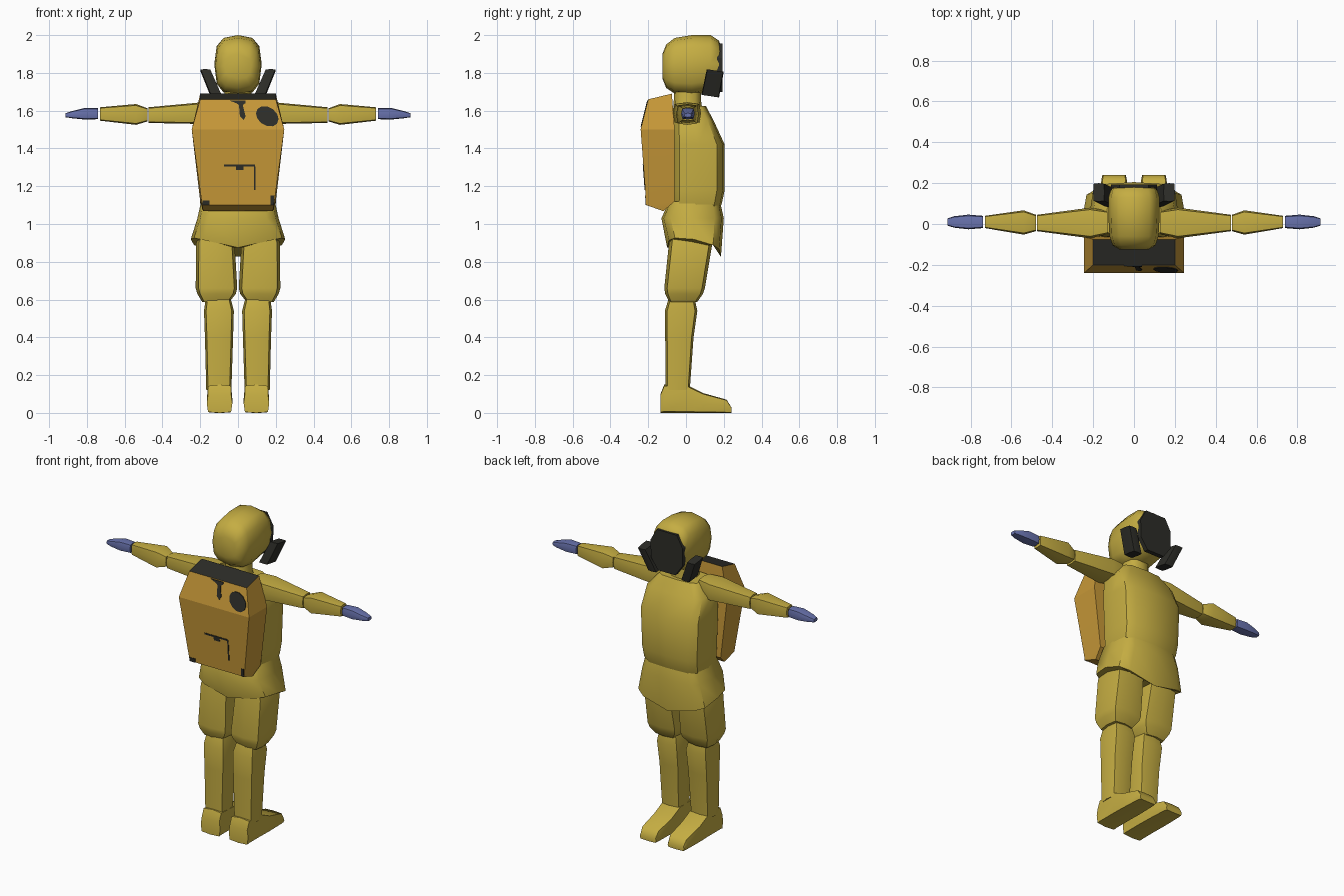
import bpy, bmesh, math


def material(name, rgb):
    m = bpy.data.materials.new(name)
    m.diffuse_color = (*rgb, 1)
    return m


YELLOW = material("yellow_suit", (0.56, 0.42, 0.055))
ORANGE = material("orange_pack", (0.58, 0.32, 0.04))
BLACK = material("black_rubber", (0.026, 0.026, 0.021))
BLUE = material("blue_glove", (0.14, 0.17, 0.42))


def finish(bm, name, mats, angle=45, mirror=False):
    bmesh.ops.recalc_face_normals(bm, faces=bm.faces)
    me = bpy.data.meshes.new(name)
    bm.to_mesh(me)
    bm.free()
    for m in mats:
        me.materials.append(m)
    for p in me.polygons:
        p.use_smooth = True
    me.set_sharp_from_angle(angle=math.radians(angle))
    ob = bpy.data.objects.new(name, me)
    bpy.context.collection.objects.link(ob)
    if mirror:
        ob.modifiers.new("Mirror", 'MIRROR').use_mirror_merge = False
    return ob


def loft(name, axis, sections, mat, n=12, e=4, mirror=False, angle=45, tweak=None):
    """Rounded-box rings (t, u0, u1, v0, v1) joined along an axis."""
    bm = bmesh.new()
    rings = []
    for t, u0, u1, v0, v1 in sections:
        ring = []
        for i in range(n):
            a = 2 * math.pi * i / n
            c, s = math.cos(a), math.sin(a)
            u = (u0 + u1) / 2 + (u1 - u0) / 2 * math.copysign(abs(c) ** (2 / e), c)
            v = (v0 + v1) / 2 + (v1 - v0) / 2 * math.copysign(abs(s) ** (2 / e), s)
            co = {'x': (t, u, v), 'y': (u, t, v), 'z': (u, v, t)}[axis]
            ring.append(bm.verts.new(co))
        rings.append(ring)
    for a, b in zip(rings, rings[1:]):
        for i in range(n):
            j = (i + 1) % n
            bm.faces.new((a[i], a[j], b[j], b[i]))
    bm.faces.new(rings[0])
    bm.faces.new(rings[-1])
    if tweak:
        for v in bm.verts:
            tweak(v.co)
    return finish(bm, name, [mat], angle, mirror)


def plate(name, outline, y_at, thick, mat):
    """Thin plate with an x-z outline lying on the surface y = y_at(z)."""
    bm = bmesh.new()
    back = [bm.verts.new((x, y_at(z), z)) for x, z in outline]
    front = [bm.verts.new((x, y_at(z) + thick, z)) for x, z in outline]
    bm.faces.new(back)
    bm.faces.new(front)
    for i in range(len(back)):
        j = (i + 1) % len(back)
        bm.faces.new((back[i], back[j], front[j], front[i]))
    return finish(bm, name, [mat], 20)


# Head, neck and torso
loft("head", 'y', [
    (-0.125, -0.07, 0.07, 1.77, 1.90), (-0.105, -0.105, 0.105, 1.72, 1.95),
    (-0.06, -0.12, 0.12, 1.69, 1.985), (0.03, -0.125, 0.125, 1.68, 2.0),
    (0.13, -0.125, 0.125, 1.70, 2.0), (0.175, -0.112, 0.112, 1.72, 1.97),
    (0.185, -0.09, 0.09, 1.75, 1.94)], YELLOW, n=12, e=2.8)
loft("neck", 'z', [(1.58, -0.09, 0.09, -0.07, 0.09), (1.65, -0.075, 0.075, -0.065, 0.08),
                   (1.74, -0.07, 0.07, -0.06, 0.08)], YELLOW, e=2.5)
loft("torso", 'z', [
    (1.08, -0.19, 0.19, -0.07, 0.18), (1.11, -0.20, 0.20, -0.075, 0.19),
    (1.18, -0.205, 0.205, -0.075, 0.205), (1.42, -0.215, 0.215, -0.075, 0.205),
    (1.55, -0.205, 0.205, -0.07, 0.145), (1.625, -0.14, 0.14, -0.065, 0.105)], YELLOW)


# Jacket skirt, its hem dipping towards the centre
def dip(co):
    if co.z < 0.95:
        co.z -= 0.055 * (1 - abs(co.x) / 0.25) + 0.05 * max(0, co.y) / 0.19


loft("jacket_skirt", 'z', [
    (1.12, -0.195, 0.195, -0.09, 0.18), (1.03, -0.215, 0.215, -0.13, 0.20),
    (0.93, -0.25, 0.25, -0.10, 0.185)], YELLOW, tweak=dip)

# Legs and boots
loft("thighs", 'z', [
    (0.98, 0.02, 0.19, -0.08, 0.14), (0.90, 0.018, 0.222, -0.09, 0.14),
    (0.66, 0.004, 0.224, -0.115, 0.10), (0.63, 0.012, 0.215, -0.11, 0.09),
    (0.588, 0.045, 0.19, -0.09, 0.06)], YELLOW, n=8, e=4.5, mirror=True)
loft("shins", 'z', [
    (0.61, 0.04, 0.17, -0.09, 0.045), (0.54, 0.022, 0.18, -0.112, 0.06),
    (0.40, 0.026, 0.175, -0.11, 0.04), (0.12, 0.035, 0.168, -0.108, 0.02)],
    YELLOW, n=8, e=4.5, mirror=True)
loft("boots", 'y', [
    (-0.135, 0.03, 0.165, 0, 0.10), (-0.115, 0.03, 0.165, 0, 0.15),
    (0.01, 0.03, 0.165, 0, 0.145), (0.09, 0.03, 0.165, 0, 0.105),
    (0.215, 0.035, 0.16, 0, 0.07), (0.24, 0.04, 0.155, 0, 0.03)],
    YELLOW, n=8, e=7, mirror=True)

# Arms and gloves
loft("upper_arms", 'x', [
    (0.13, -0.05, 0.065, 1.54, 1.645), (0.215, -0.07, 0.08, 1.53, 1.642),
    (0.475, -0.035, 0.045, 1.535, 1.618)], YELLOW, n=8, e=5, mirror=True)
loft("forearms", 'x', [
    (0.48, -0.035, 0.045, 1.543, 1.613), (0.54, -0.052, 0.067, 1.525, 1.635),
    (0.73, -0.02, 0.04, 1.547, 1.618)], YELLOW, n=8, e=5, mirror=True)
loft("gloves", 'x', [
    (0.74, -0.02, 0.04, 1.555, 1.613), (0.81, -0.026, 0.046, 1.553, 1.615),
    (0.88, -0.018, 0.038, 1.56, 1.597), (0.912, -0.008, 0.028, 1.565, 1.587)],
    BLUE, n=8, e=4, mirror=True)

# Mask plate and its two slanted filters
half = [(0.07, 1.955), (0.112, 1.88), (0.11, 1.77), (0.06, 1.70)]
plate("face_mask", half + [(-x, z) for x, z in reversed(half)], lambda z: 0.165, 0.028, BLACK)
loft("mask_filters", 'z', [
    (1.675, 0.085, 0.145, 0.082, 0.175), (1.815, 0.145, 0.20, 0.11, 0.20)],
    BLACK, n=8, e=9, mirror=True, tweak=lambda co: setattr(co, 'z', co.z - 0.15 * (co.y - 0.14)))

# Backpack: side profile (y, z, half width)
profile = [(-0.21, 1.10, 0.19), (-0.24, 1.50, 0.245), (-0.20, 1.66, 0.20),
           (-0.075, 1.69, 0.20), (-0.06, 1.50, 0.245), (-0.06, 1.12, 0.20),
           (-0.12, 1.068, 0.185)]
bm = bmesh.new()
sides = [[bm.verts.new((s * w, y, z)) for y, z, w in profile] for s in (-1, 1)]
for i in range(7):
    j = (i + 1) % 7
    bm.faces.new((sides[0][i], sides[0][j], sides[1][j], sides[1][i]))
for side in sides:
    for quad in ((0, 1, 4, 5), (1, 2, 3, 4), (0, 5, 6)):
        bm.faces.new([side[k] for k in quad])
pack = finish(bm, "backpack", [ORANGE, BLACK], 10)
for p in pack.data.polygons:
    if p.normal.z > 0.8:
        p.material_index = 1


# Worn paint patches on the pack
def upper(z):
    return -0.24 + (z - 1.5) * 0.25


def lower(z):
    return -0.24 + (1.5 - z) * 0.075


def box(x0, x1, z0, z1):
    return [(x0, z0), (x1, z0), (x1, z1), (x0, z1)]


spot = [(0.155 + 0.06 * math.cos(a), 1.57 + 0.052 * math.sin(a) - 0.015 * math.cos(a))
        for a in (k * math.pi / 6 for k in range(12))]
plate("round_patch", spot, upper, -0.004, BLACK)
plate("drip_patch", [(-0.05, 1.655), (0.04, 1.655), (0.04, 1.64), (0.025, 1.63), (0.04, 1.57),
                     (0.03, 1.55), (0.01, 1.57), (0.005, 1.63), (-0.01, 1.64)], upper, -0.004, BLACK)
plate("pocket_top", box(-0.075, 0.09, 1.305, 1.315), lower, -0.003, BLACK)
plate("pocket_edge", box(0.084, 0.092, 1.18, 1.305), lower, -0.003, BLACK)
plate("pocket_stain", box(-0.01, 0.03, 1.285, 1.305), lower, -0.003, BLACK)
plate("corner_patch_right", box(0.172, 0.19, 1.10, 1.15), lower, -0.003, BLACK)
plate("corner_patch_left", box(-0.188, -0.15, 1.10, 1.125), lower, -0.003, BLACK)
